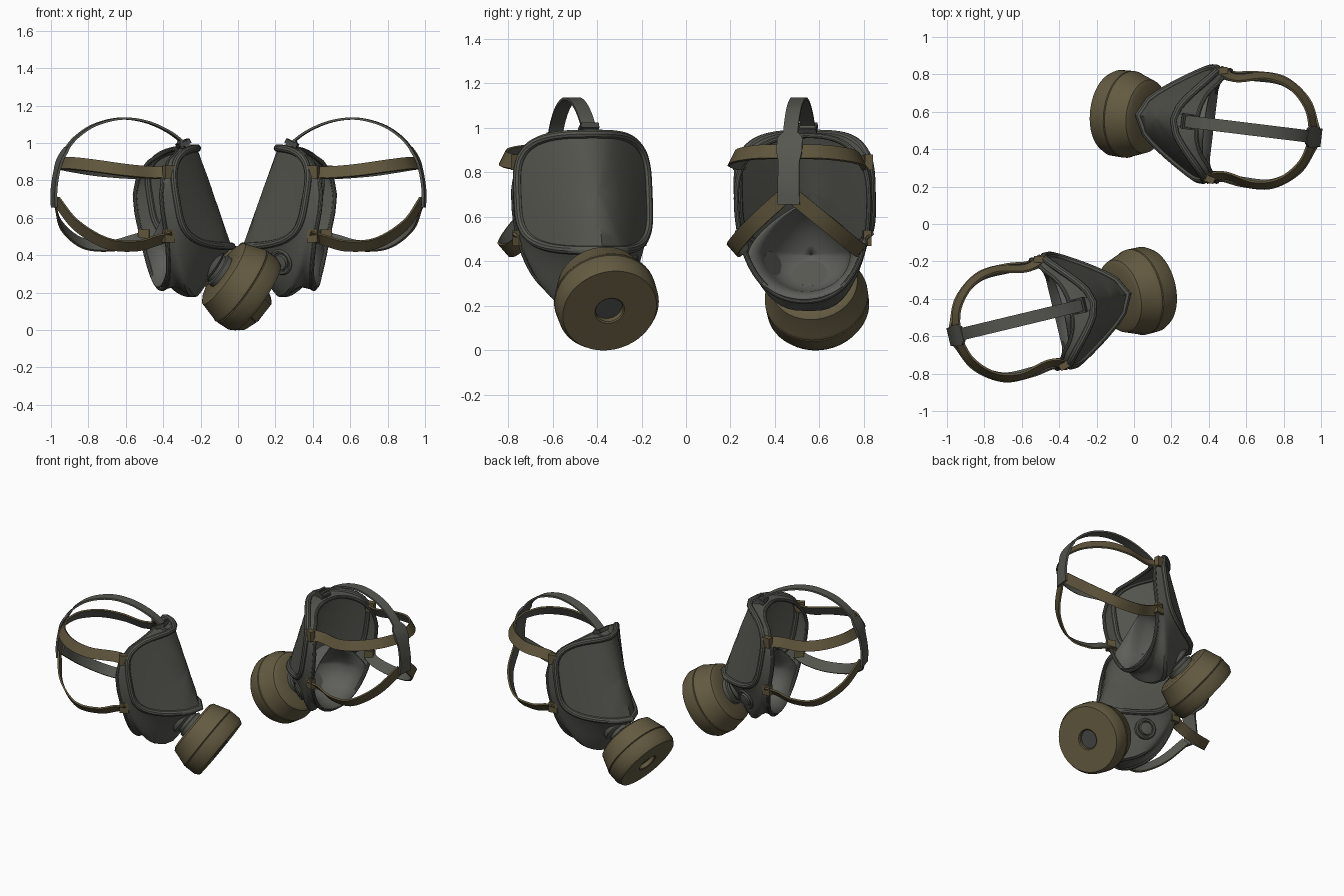
import bpy, bmesh, math
from mathutils import Vector, Matrix

if "Cube" in bpy.data.objects:
    bpy.data.objects.remove(bpy.data.objects["Cube"])

def mat(name, c):
    m = bpy.data.materials.new(name)
    m.diffuse_color = (*c, 1)
    m.use_nodes = True
    m.node_tree.nodes["Principled BSDF"].inputs["Base Color"].default_value = m.diffuse_color
    return m

RUBBER = mat("grey rubber", (0.093, 0.095, 0.081))
VISOR = mat("smoked visor", (0.088, 0.088, 0.075))
CUP = mat("inner cup grey", (0.112, 0.114, 0.102))
WEB = mat("olive webbing", (0.115, 0.092, 0.045))
CAN = mat("olive canister", (0.125, 0.102, 0.052))
DARK = mat("dark grey metal", (0.06, 0.062, 0.056))

# Two copies of the mask: position and heading
PLACES = [("first", Matrix.Translation((-0.01, -0.37, 0)) @ Matrix.Rotation(math.radians(13.5), 4, 'Z')),
          ("second", Matrix.Translation((0, 0.583, 0)) @ Matrix.Rotation(math.radians(173), 4, 'Z'))]

def place(name, verts, faces, mats, rule=None, thick=0):
    me = bpy.data.meshes.new(name)
    me.from_pydata([tuple(v) for v in verts], [], faces)
    for m in mats:
        me.materials.append(m)
    bm = bmesh.new()
    bm.from_mesh(me)
    bmesh.ops.recalc_face_normals(bm, faces=bm.faces)
    bm.to_mesh(me)
    bm.free()
    for p in me.polygons:
        p.use_smooth = True
        if rule:
            p.material_index = rule(p)
    me.set_sharp_from_angle(angle=math.radians(35))
    for tag, mx in PLACES:
        o = bpy.data.objects.new(f"{name}_{tag}", me)
        bpy.context.collection.objects.link(o)
        o.matrix_world = mx
        if thick:
            s = o.modifiers.new("thickness", 'SOLIDIFY')
            s.thickness, s.offset = thick, 0

def grid(rows, cols, closed_c=True, closed_r=False):
    f = []
    for i in range(rows if closed_r else rows - 1):
        for j in range(cols if closed_c else cols - 1):
            a, b = i * cols, ((i + 1) % rows) * cols
            k = (j + 1) % cols
            f.append((a + j, a + k, b + k, b + j))
    return f

def interp(x, pts):
    for (x0, y0), (x1, y1) in zip(pts, pts[1:]):
        if x <= x1:
            t = max(0, (x - x0) / (x1 - x0))
            return y0 + (y1 - y0) * t
    return pts[-1][1]

def spline(pts, n=8):
    pts = [Vector(p) for p in pts]
    q = [2 * pts[0] - pts[1]] + pts + [2 * pts[-1] - pts[-2]]
    out = []
    for a, b, c, d in zip(q, q[1:], q[2:], q[3:]):
        for k in range(n):
            t = k / n
            out.append(0.5 * (2 * b + (c - a) * t + (2 * a - 5 * b + 4 * c - d) * t * t + (3 * b - a - 3 * c + d) * t ** 3))
    return out + [pts[-1]]

def lathe(name, origin, axis, prof, mats, rule=None, n=48):
    rot = Vector((0, 0, 1)).rotation_difference(Vector(axis)).to_matrix()
    vs = [Vector(origin) + rot @ Vector((r * math.cos(2 * math.pi * j / n), r * math.sin(2 * math.pi * j / n), t))
          for r, t in prof for j in range(n)]
    fs = grid(len(prof), n) + [tuple(range(n)), tuple(range((len(prof) - 1) * n, len(prof) * n))]
    place(name, vs, fs, mats, rule)

def tube(name, loop, r, m, k=10):
    c = sum(loop, Vector()) / len(loop)
    vs, n = [], len(loop)
    for i, p in enumerate(loop):
        t = (loop[(i + 1) % n] - loop[i - 1]).normalized()
        u = (p - c - (p - c).dot(t) * t).normalized()
        v = t.cross(u)
        vs += [p + r * (math.cos(2 * math.pi * a / k) * u + math.sin(2 * math.pi * a / k) * v) for a in range(k)]
    place(name, vs, grid(n, k, True, True), [m])

HEAD = Vector((-0.62, 0, 0.7))

def ribbon(name, pts, width, outer, inner, thick=0.012):
    path, vs = spline(pts), []
    n = len(path)
    for i, p in enumerate(path):
        t = (path[min(i + 1, n - 1)] - path[max(i - 1, 0)]).normalized()
        d = p - HEAD
        u = (d - d.dot(t) * t).normalized()
        w = t.cross(u) * (width(i / (n - 1)) / 2)
        h = u * thick / 2
        vs += [p + w + h, p - w + h, p - w - h, p + w - h]
    fs = grid(n, 4) + [(0, 1, 2, 3), tuple(range(4 * n - 4, 4 * n))]
    place(name, vs, fs, [outer, inner], lambda q: 1 if q.normal.dot(q.center - HEAD) < -0.05 else 0)

def block(name, c, size, out, m):
    u = Vector(out).normalized()
    s = Vector((0, 1, 0)) if abs(u.y) < 0.5 else Vector((0, 0, 1))
    s = (s - s.dot(u) * u).normalized()
    w = u.cross(s)
    vs = [Vector(c) + a * s * size[0] / 2 + b * w * size[1] / 2 + e * u * size[2] / 2
          for a in (-1, 1) for b in (-1, 1) for e in (-1, 1)]
    place(name, vs, [(0, 1, 3, 2), (4, 6, 7, 5), (0, 4, 5, 1), (2, 3, 7, 6), (0, 2, 6, 4), (1, 5, 7, 3)], [m])

# Visor surface (a cone with a blunt nose) and its outline
def visor_x(y, z, e=0.4):
    k = (z - 0.46) / 0.5
    d = (math.hypot(y / 0.31, e) - e) / (math.hypot(1, e) - e)
    return -0.03 - 0.18 * k - (0.345 - 0.10 * k) * d

def sup(v, n):
    return math.copysign(abs(v) ** (2 / n), v)

N = 72
ANG = [2 * math.pi * i / N for i in range(N)]
front = []
for a in ANG:
    e = 3.3 if math.sin(a) > 0 else 4
    y, z = 0.302 * sup(math.cos(a), e), 0.71 + 0.262 * sup(math.sin(a), e)
    front.append(Vector((visor_x(y, z), y, z)))
vs = []
for s in (0.02, 0.2, 0.4, 0.6, 0.75, 0.9, 1):
    for p in front:
        y, z = p.y * s, 0.71 + (p.z - 0.71) * s
        vs.append((visor_x(y, z), y, z))
place("visor", vs, grid(7, N) + [tuple(range(N))], [VISOR])
tube("visor_rim", [p + Vector((0.002, 0, 0)) for p in front], 0.02, RUBBER)

# Face shell lofted from visor outline to the egg-shaped back opening
BACKX = [(0.21, -0.405), (0.3, -0.42), (0.5, -0.45), (0.62, -0.475), (0.72, -0.485), (0.82, -0.47), (0.9, -0.425), (0.975, -0.325)]
back = []
for a in ANG:
    s = math.sin(a)
    z = 0.68 + (0.285 * sup(s, 2.6) if s > 0 else 0.46 * sup(s, 2.2))
    back.append(Vector((interp(z, BACKX), 0.3 * sup(math.cos(a), 2.3), z)))
SAG = [(0, 0), (0.12, -0.02), (0.25, -0.06), (0.4, -0.125), (0.5, -0.15), (0.58, -0.135), (0.7, -0.07), (0.82, -0.025), (1, 0)]
shell = []
R = 17
for i in range(R):
    t = i / (R - 1)
    for a, f, b in zip(ANG, front, back):
        p = f.lerp(b, t)
        p.z += interp(t, SAG) * max(0, -math.sin(a)) ** 3
        shell.append(p)
place("face_shell", shell, grid(R, N), [RUBBER], thick=0.012)
tube("face_seal_lip", back, 0.012, RUBBER)

# Inner nose cup, its lower edge meeting the seal
vs = []
for i in range(10):
    s = i / 8
    for a, b in zip(ANG, back):
        up = math.sin(a)
        r = max(0.02, math.sin(min(s, 1) * math.pi / 2))
        p = Vector((-0.33 + 0.17 * math.cos(min(s, 1) * math.pi / 2) - 0.05 * max(0, up) * r,
                    0.2 * r * math.cos(a) * (1 - 0.3 * max(0, up)), 0.43 + up * r * (0.22 if up > 0 else 0.17)))
        if i == 9:
            rim = Vector((-0.43, 0.25 * math.cos(a), 0.44 + 0.21 * up))
            p = p.lerp(rim, 1 if up < 0 else 1 - up)
        vs.append(p)
place("nose_cup", vs, grid(10, N), [CUP], thick=0.008)

# Filter canister, its socket and inlet hole
AX = Vector((0.83, 0, -0.557)).normalized()
FACE = Vector((0.116, 0, 0.177))
lathe("filter_canister", FACE, AX,
      [(0.08, -0.235), (0.175, -0.235), (0.197, -0.222), (0.228, -0.125), (0.233, -0.115), (0.233, -0.108), (0.228, -0.104),
       (0.233, -0.1), (0.231, -0.03), (0.215, 0), (0.068, 0), (0.062, -0.005), (0.062, -0.03)],
      [CAN, DARK], lambda p: 1 if (p.center - FACE).dot(AX) > -0.04 and (p.center - FACE - AX * (p.center - FACE).dot(AX)).length < 0.03
      and p.normal.dot(AX) > 0.5 and len(p.vertices) > 4 and (p.center - FACE).dot(AX) < -0.02 else 0)
lathe("filter_socket", FACE - AX * 0.36, AX,
      [(0.105, 0), (0.105, 0.06), (0.095, 0.07), (0.08, 0.075), (0.08, 0.095), (0.092, 0.1), (0.092, 0.13)], [RUBBER])

# Speech valve on the left cheek
spot = min((p for p in shell if p.y > 0), key=lambda p: (p - Vector((-0.24, 0.22, 0.355))).length)
CH = Vector((0.45, 0.85, -0.25)).normalized()
lathe("cheek_valve", spot - CH * 0.03, CH,
      [(0.072, 0), (0.07, 0.045), (0.062, 0.052), (0.052, 0.05), (0.05, 0.04), (0.044, 0.04), (0.04, 0.056), (0.01, 0.06)],
      [RUBBER])

# Head harness
ribbon("top_strap", [(-0.27, 0, 0.985), (-0.37, 0, 1.06), (-0.5, 0, 1.115), (-0.64, 0, 1.13), (-0.78, 0, 1.095), (-0.88, 0, 1.03), (-0.94, 0, 0.96)],
       lambda t: 0.066, RUBBER, RUBBER)
ribbon("back_plate", [(-0.93, 0, 0.975), (-0.968, 0, 0.91), (-0.99, 0, 0.83), (-1.002, 0, 0.74), (-1.0, 0, 0.655)],
       lambda t: interp(t, [(0, 0.075), (0.1, 0.115), (0.32, 0.115), (0.45, 0.095), (1, 0.1)]), RUBBER, RUBBER, 0.014)
for side, k in (("left", 1), ("right", -1)):
    ribbon(f"upper_strap_{side}", [(-0.42, k * 0.29, 0.845), (-0.52, k * 0.262, 0.842), (-0.68, k * 0.292, 0.855), (-0.82, k * 0.255, 0.875),
                                   (-0.925, k * 0.145, 0.89), (-0.968, 0, 0.892)], lambda t: 0.07, WEB, RUBBER)
    ribbon(f"lower_strap_{side}", [(-0.42, k * 0.29, 0.505), (-0.5, k * 0.27, 0.48), (-0.62, k * 0.285, 0.45), (-0.78, k * 0.275, 0.465),
                                   (-0.92, k * 0.175, 0.56), (-0.99, k * 0.03, 0.685)], lambda t: 0.07, WEB, RUBBER)
    for lvl, c in (("upper", (-0.44, k * 0.292, 0.845)), ("lower", (-0.44, k * 0.285, 0.503))):
        block(f"{lvl}_buckle_{side}", c, (0.07, 0.06, 0.035), (0.25, k, 0), WEB)

# Forehead tab and buckle
block("forehead_tab", (-0.27, 0, 0.985), (0.07, 0.1, 0.02), (0.35, 0, 1), RUBBER)
for k in (-1, 1):
    block("forehead_buckle_side", (-0.29, k * 0.036, 0.998), (0.012, 0.06, 0.024), (-0.5, 0, 1), DARK)
    block("forehead_buckle_bar", (-0.29 + k * 0.025, 0, 0.998 + k * 0.012), (0.08, 0.012, 0.024), (-0.5, 0, 1), DARK)
